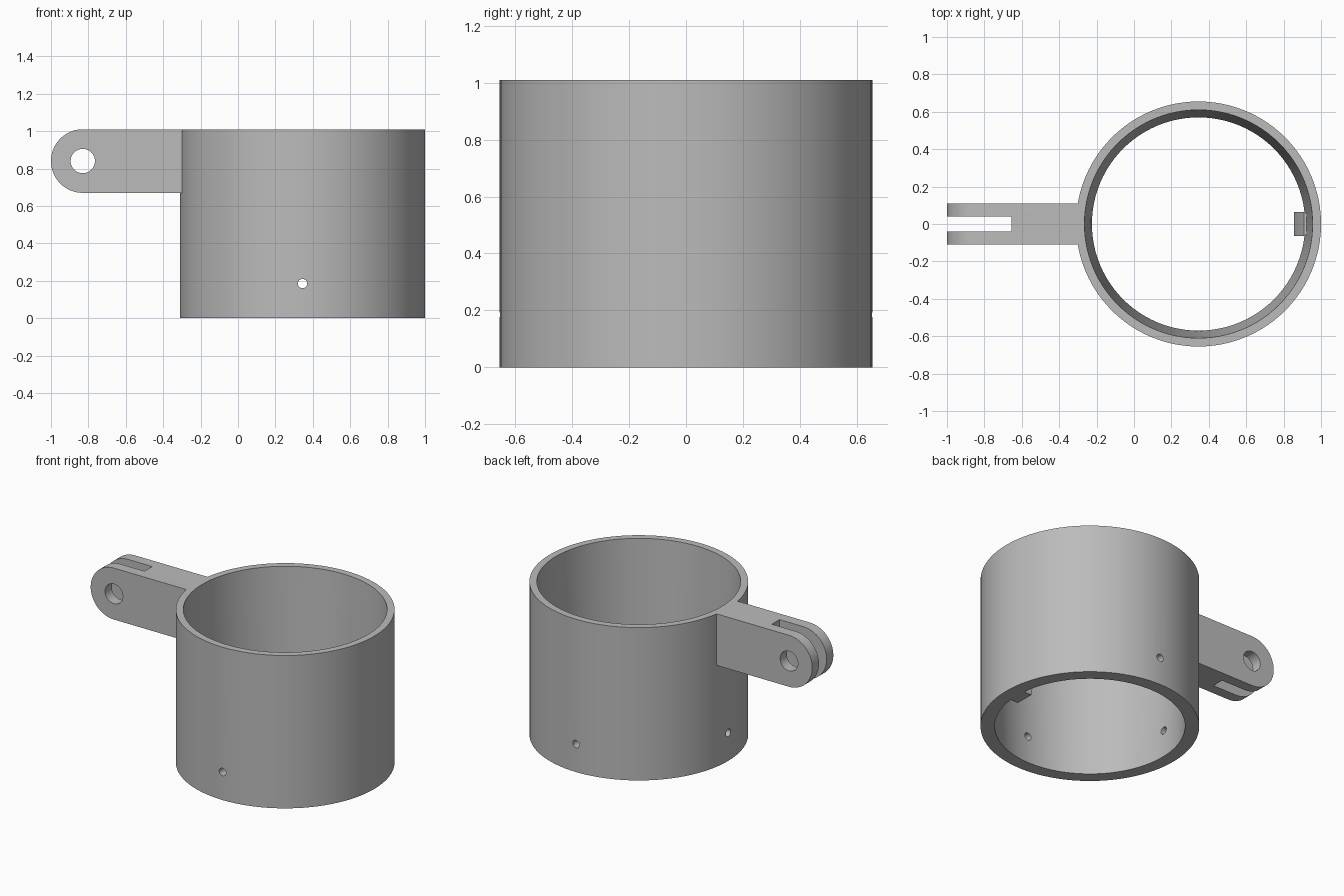
import bpy, bmesh, math
from mathutils import Matrix, Vector

if "Cube" in bpy.data.objects:
    bpy.data.objects.remove(bpy.data.objects["Cube"], do_unlink=True)

CX, R, H = 0.345, 0.655, 1.01      # cup axis, outer radius, height
SEG = 96

grey = bpy.data.materials.new("plain grey")
grey.use_nodes = True
grey.diffuse_color = (0.5, 0.5, 0.5, 1)
grey.node_tree.nodes["Principled BSDF"].inputs["Base Color"].default_value = (0.5, 0.5, 0.5, 1)


def make(name, bm):
    bmesh.ops.recalc_face_normals(bm, faces=bm.faces)
    mesh = bpy.data.meshes.new(name)
    bm.to_mesh(mesh)
    bm.free()
    mesh.materials.append(grey)
    ob = bpy.data.objects.new(name, mesh)
    bpy.context.collection.objects.link(ob)
    return ob


def cone(name, r1, r2, depth, centre, axis=(0, 0, 1), seg=SEG):
    bm = bmesh.new()
    turn = Vector((0, 0, 1)).rotation_difference(Vector(axis)).to_matrix().to_4x4()
    bmesh.ops.create_cone(bm, cap_ends=True, segments=seg, radius1=r1, radius2=r2,
                          depth=depth, matrix=Matrix.Translation(centre) @ turn)
    return make(name, bm)


def prism(name, profile, half_width):
    """Extrude an x-z outline symmetrically along y."""
    bm = bmesh.new()
    face = bm.faces.new([bm.verts.new((x, -half_width, z)) for x, z in profile])
    new = bmesh.ops.extrude_face_region(bm, geom=[face])["geom"]
    bmesh.ops.translate(bm, vec=(0, 2 * half_width, 0),
                        verts=[v for v in new if isinstance(v, bmesh.types.BMVert)])
    return make(name, bm)


def cut(ob, cutter):
    cutter.hide_render = True
    mod = ob.modifiers.new("cut", "BOOLEAN")
    mod.operation, mod.solver, mod.object = "DIFFERENCE", "EXACT", cutter
    bpy.context.view_layer.objects.active = ob
    bpy.ops.object.modifier_apply(modifier=mod.name)
    bpy.data.objects.remove(cutter, do_unlink=True)


# Cup wall: revolved section with a tapered bore
cup = bmesh.new()
section = [(0.57, 0), (R, 0), (R, H), (0.61, H)]
rings = [[cup.verts.new((CX + r * math.cos(a), r * math.sin(a), z)) for r, z in section]
         for a in (2 * math.pi * i / SEG for i in range(SEG))]
for i, ring in enumerate(rings):
    nxt = rings[(i + 1) % SEG]
    for j in range(4):
        k = (j + 1) % 4
        cup.faces.new((ring[j], nxt[j], nxt[k], ring[k]))
cup = make("cup_wall", cup)

# Three small screw holes near the base
for dx, dy in ((0, 1), (0, -1), (-1, 0)):
    cut(cup, cone("hole_cutter", 0.025, 0.025, 0.3,
                  (CX + 0.62 * dx, 0.62 * dy, 0.185), (dx, dy, 0), 24))

# Hinge arm with rounded end, pin hole and fork slot
ex, ez, er = -0.83, 0.84, 0.17
outline = [(ex + er * math.cos(a), ez + er * math.sin(a))
           for a in (math.pi / 2 + math.pi * i / 32 for i in range(33))]
arm = prism("hinge_arm", outline + [(-0.2, ez - er), (-0.2, ez + er)], 0.11)
cut(arm, cone("cup_cutter", R, R, 3, (CX, 0, 0.5)))
cut(arm, cone("pin_cutter", 0.065, 0.065, 1, (ex, 0, ez), (0, 1, 0), 48))
cut(arm, prism("slot_cutter", [(-1.1, 0.5), (-0.655, 0.5), (-0.655, 1.2), (-1.1, 1.2)], 0.04))

# Small wedge-shaped key inside the base
key = prism("inner_key", [(0.855, 0), (0.93, 0), (0.93, 0.22), (0.91, 0.22), (0.855, 0.1)], 0.063)

for ob in (cup, arm, key):
    bpy.ops.object.select_all(action="DESELECT")
    ob.select_set(True)
    bpy.context.view_layer.objects.active = ob
    bpy.ops.object.shade_smooth_by_angle(angle=math.radians(30))
